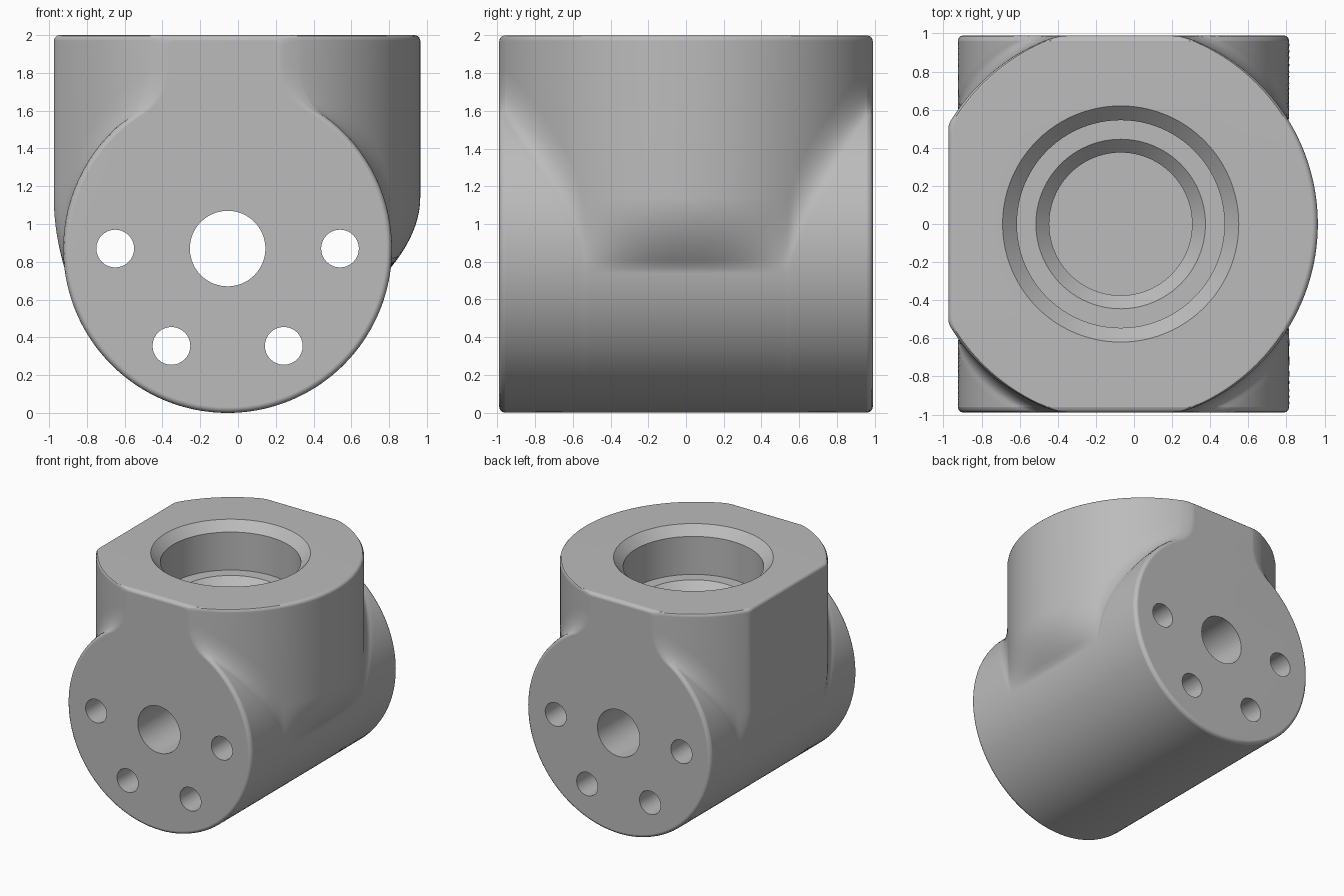
import bpy, bmesh
from math import sin, cos, pi, sqrt, asin, radians
from mathutils import Vector

if "Cube" in bpy.data.objects:
    bpy.data.objects.remove(bpy.data.objects["Cube"])

BARREL_X, BARREL_R = -0.055, 0.87
TOWER_X, TOWER_R = -0.075, 1.04
FLAT_X, HALF_LEN, TOP = -0.975, 0.99, 2.0

metal = bpy.data.materials.new("grey metal")
metal.use_nodes = True
grey = (0.5, 0.5, 0.5, 1)
metal.diffuse_color = grey
metal.node_tree.nodes["Principled BSDF"].inputs["Base Color"].default_value = grey


def make_object(name, bm):
    bmesh.ops.recalc_face_normals(bm, faces=bm.faces)
    mesh = bpy.data.meshes.new(name)
    bm.to_mesh(mesh)
    bm.free()
    mesh.materials.append(metal)
    obj = bpy.data.objects.new(name, mesh)
    bpy.context.collection.objects.link(obj)
    return obj


def half_section(w, inset):
    """One side of the section, bottom to top: barrel arc, fillet, tower wall, rounded rim."""
    r, w = BARREL_R - inset, w - inset
    join = max(sqrt(max(r * r - w * w, 0)), 0.09)
    low = asin(min(join / r, 1)) - 0.22
    pts = []
    for i in range(1, 41):
        a = -pi / 2 + (low + pi / 2) * i / 40
        pts.append(Vector((r * cos(a), BARREL_R + r * sin(a))))
    start = pts[-1]
    bend = Vector((w, BARREL_R + join))
    end = Vector((w, BARREL_R + join + 0.18))
    for i in range(1, 11):
        t = i / 10
        pts.append(start * (1 - t) ** 2 + bend * 2 * t * (1 - t) + end * t * t)
    for i in range(4):
        a = pi / 2 * i / 3
        pts.append(Vector((w - 0.03 * (1 - cos(a)), TOP - inset - 0.03 * (1 - sin(a)))))
    return pts


def section(y, inset):
    half = sqrt(TOWER_R ** 2 - y * y)
    right = half_section(TOWER_X + half - BARREL_X, inset)
    left = half_section(BARREL_X - max(FLAT_X, TOWER_X - half), inset)
    ring = [Vector((0, inset))] + right + [Vector((-p.x, p.y)) for p in reversed(left)]
    return [(p.x + BARREL_X, y, p.y) for p in ring]


# Body: barrel and tower lofted together along y, with rounded ends
stations = [(-HALF_LEN + 0.03 * (1 - sin(a)), 0.03 * (1 - cos(a)))
            for a in (pi / 2, pi / 3, pi / 6, 0)]
inner = HALF_LEN - 0.03
stations += [(-inner * cos(pi * i / 90), 0) for i in range(1, 90)]
stations += [(-y, d) for y, d in reversed(stations[:4])]

bm = bmesh.new()
rings = [[bm.verts.new(p) for p in section(y, d)] for y, d in stations]
for a, b in zip(rings, rings[1:]):
    for i in range(len(a)):
        j = (i + 1) % len(a)
        bm.faces.new((a[i], a[j], b[j], b[i]))
bm.faces.new(rings[0])
bm.faces.new(rings[-1])
body = make_object("joint_body", bm)


def cut(cutter):
    cutter.hide_render = True
    mod = body.modifiers.new(cutter.name, 'BOOLEAN')
    mod.operation, mod.solver, mod.object = 'DIFFERENCE', 'EXACT', cutter
    bpy.context.view_layer.objects.active = body
    bpy.ops.object.modifier_apply(modifier=mod.name)
    bpy.data.objects.remove(cutter)


def lathe(name, profile, sides=96):
    bm = bmesh.new()
    loops = [[bm.verts.new((r * cos(2 * pi * i / sides), r * sin(2 * pi * i / sides), z))
              for i in range(sides)] for r, z in profile]
    for a, b in zip(loops, loops[1:]):
        for i in range(sides):
            j = (i + 1) % sides
            bm.faces.new((a[i], a[j], b[j], b[i]))
    bm.faces.new(loops[0])
    bm.faces.new(loops[-1])
    return make_object(name, bm)


# Stepped, chamfered socket in the top
socket = lathe("top_socket", [(0.375, 0.6), (0.375, 1.53), (0.445, 1.6), (0.545, 1.6),
                              (0.545, 1.925), (0.62, 2.0), (0.62, 2.2)])
socket.location.x = -0.07
bpy.context.view_layer.update()
cut(socket)

# Through holes: one large centre bore and four bolt holes
holes = [("centre_bore", BARREL_X, BARREL_R, 0.2, 64)]
for n, deg in enumerate((0, 180, -60, -120)):
    a = radians(deg)
    holes.append((f"bolt_hole_{n}", BARREL_X + 0.595 * cos(a), BARREL_R + 0.595 * sin(a), 0.1, 32))
for name, x, z, r, sides in holes:
    hole = lathe(name, [(r, -1.2), (r, 1.2)], sides)
    hole.rotation_euler.x = pi / 2
    hole.location = (x, 0, z)
    bpy.context.view_layer.update()
    cut(hole)

# Smooth shading with crisp edges
bpy.ops.object.select_all(action='DESELECT')
body.select_set(True)
bpy.context.view_layer.objects.active = body
bpy.ops.object.shade_smooth_by_angle(angle=radians(32))
normals = body.modifiers.new("even_normals", 'WEIGHTED_NORMAL')
normals.keep_sharp = True
